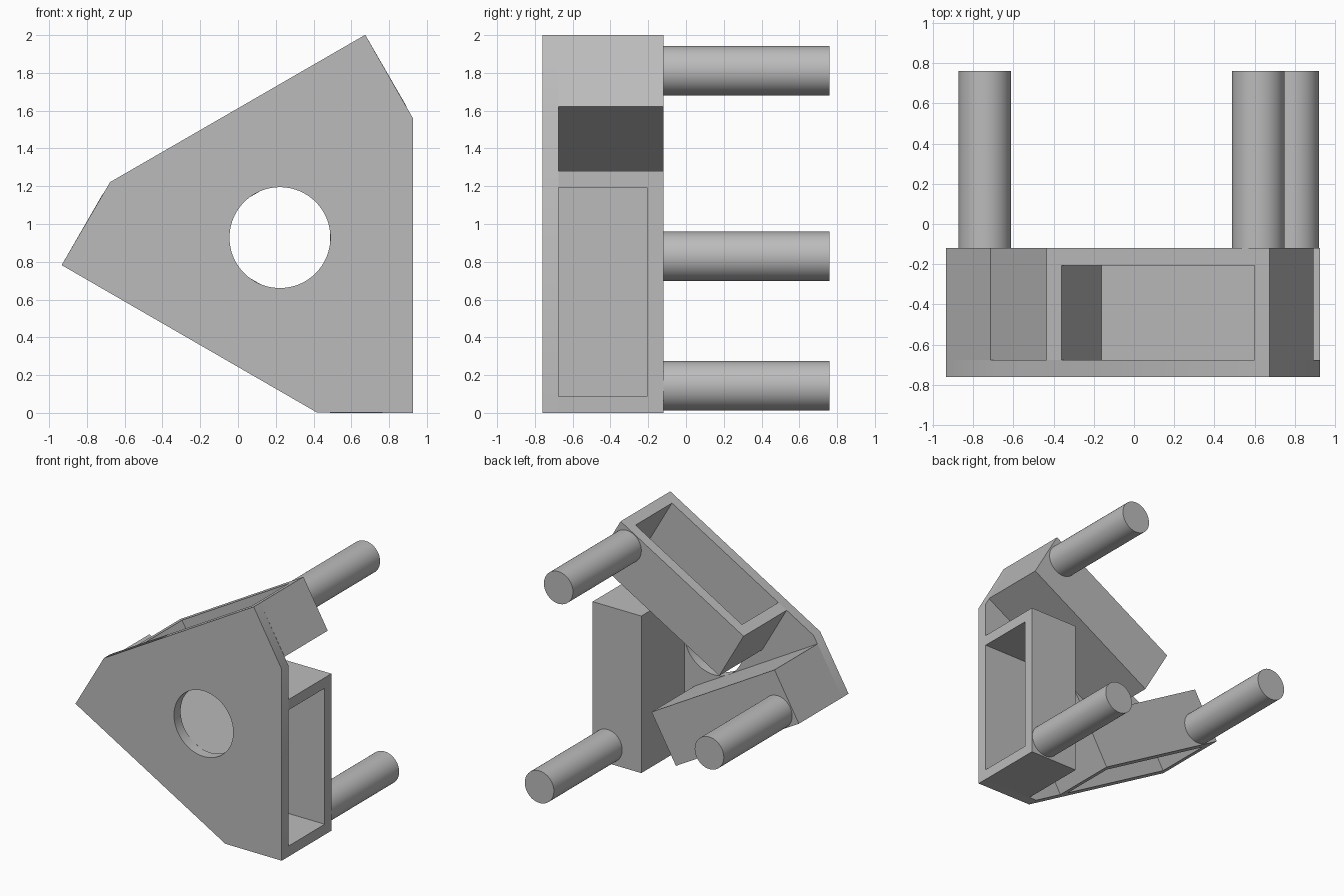
import bpy
import bmesh
from math import radians
from mathutils import Matrix, Vector

default = bpy.data.objects.get("Cube")
if default:
    bpy.data.objects.remove(default, do_unlink=True)

# Shared measures: r = outward, t = along a side, y = depth
CENTRE = Vector((0.222, 0, 0.928))
FRONT, PLATE_BACK, BOX_BACK, PIN_END = -0.76, -0.675, -0.12, 0.76
R_OUT, R_IN, R_FLOOR = 0.704, 0.265, 0.304
T_LOW, T_BOX, T_PLATE = -0.928, 0.352, 0.632
WALL = 0.086
HOLE_RADIUS = 0.267

grey = bpy.data.materials.new("plain grey")
colour = (0.5, 0.5, 0.5, 1)
grey.use_nodes = True
grey.diffuse_color = colour
grey.node_tree.nodes["Principled BSDF"].inputs["Base Color"].default_value = colour


def turn(i):
    """Placement of side i around the hub axis."""
    return Matrix.Translation(CENTRE) @ Matrix.Rotation(radians(-120 * i), 4, 'Y')


def make(name, bm, matrix):
    bmesh.ops.recalc_face_normals(bm, faces=bm.faces)
    mesh = bpy.data.meshes.new(name)
    bm.to_mesh(mesh)
    bm.free()
    mesh.materials.append(grey)
    obj = bpy.data.objects.new(name, mesh)
    bpy.context.collection.objects.link(obj)
    obj.matrix_world = matrix
    return obj


def block(name, r, y, t, matrix):
    bm = bmesh.new()
    bmesh.ops.create_cube(bm, size=1)
    for v in bm.verts:
        v.co = [span[0] if c < 0 else span[1] for c, span in zip(v.co, (r, y, t))]
    return make(name, bm, matrix)


def rod(name, radius, y0, y1, sides, r, t, matrix):
    bm = bmesh.new()
    place = Matrix.Translation((r, (y0 + y1) / 2, t)) @ Matrix.Rotation(radians(90), 4, 'X')
    bmesh.ops.create_cone(bm, cap_ends=True, segments=sides, radius1=radius,
                          radius2=radius, depth=y1 - y0, matrix=place)
    return make(name, bm, matrix)


def select(obj):
    bpy.ops.object.select_all(action='DESELECT')
    obj.select_set(True)
    bpy.context.view_layer.objects.active = obj


def cut(obj, cutter):
    cutter.hide_render = True
    mod = obj.modifiers.new("cut", 'BOOLEAN')
    mod.operation = 'DIFFERENCE'
    mod.solver = 'EXACT'
    mod.object = cutter
    select(obj)
    bpy.ops.object.modifier_apply(modifier=mod.name)
    bpy.data.objects.remove(cutter, do_unlink=True)


def smooth(obj):
    select(obj)
    bpy.ops.object.shade_smooth_by_angle(angle=radians(30))


# Six-sided face plate with a round centre hole
bm = bmesh.new()
outline = []
for i in range(3):
    spin = Matrix.Rotation(radians(-120 * i), 4, 'Y')
    for t in (T_LOW, T_PLATE):
        outline.append(bm.verts.new(spin @ Vector((R_OUT, FRONT, t))))
face = bm.faces.new(outline)
extruded = bmesh.ops.extrude_face_region(bm, geom=[face])["geom"]
bmesh.ops.translate(bm, vec=(0, PLATE_BACK - FRONT, 0),
                    verts=[g for g in extruded if isinstance(g, bmesh.types.BMVert)])
plate = make("face_plate", bm, Matrix.Translation(CENTRE))
cut(plate, rod("hole_cutter", HOLE_RADIUS, -1, 0, 96, 0, 0, Matrix.Translation(CENTRE)))
smooth(plate)

# Three open boxes and their pins around the hub
for i, side in enumerate(("right", "upper", "lower")):
    m = turn(i)
    box = block(f"{side}_box", (R_IN, R_OUT), (PLATE_BACK, BOX_BACK), (T_LOW, T_BOX), m)
    pocket = block("pocket_cutter", (R_FLOOR, 1), (-1, BOX_BACK - WALL),
                   (T_LOW + WALL, T_BOX - WALL), m)
    cut(box, pocket)
    pin = rod(f"{side}_pin", 0.131, BOX_BACK - 0.02, PIN_END, 64, 0.568, -0.785, m)
    smooth(pin)
